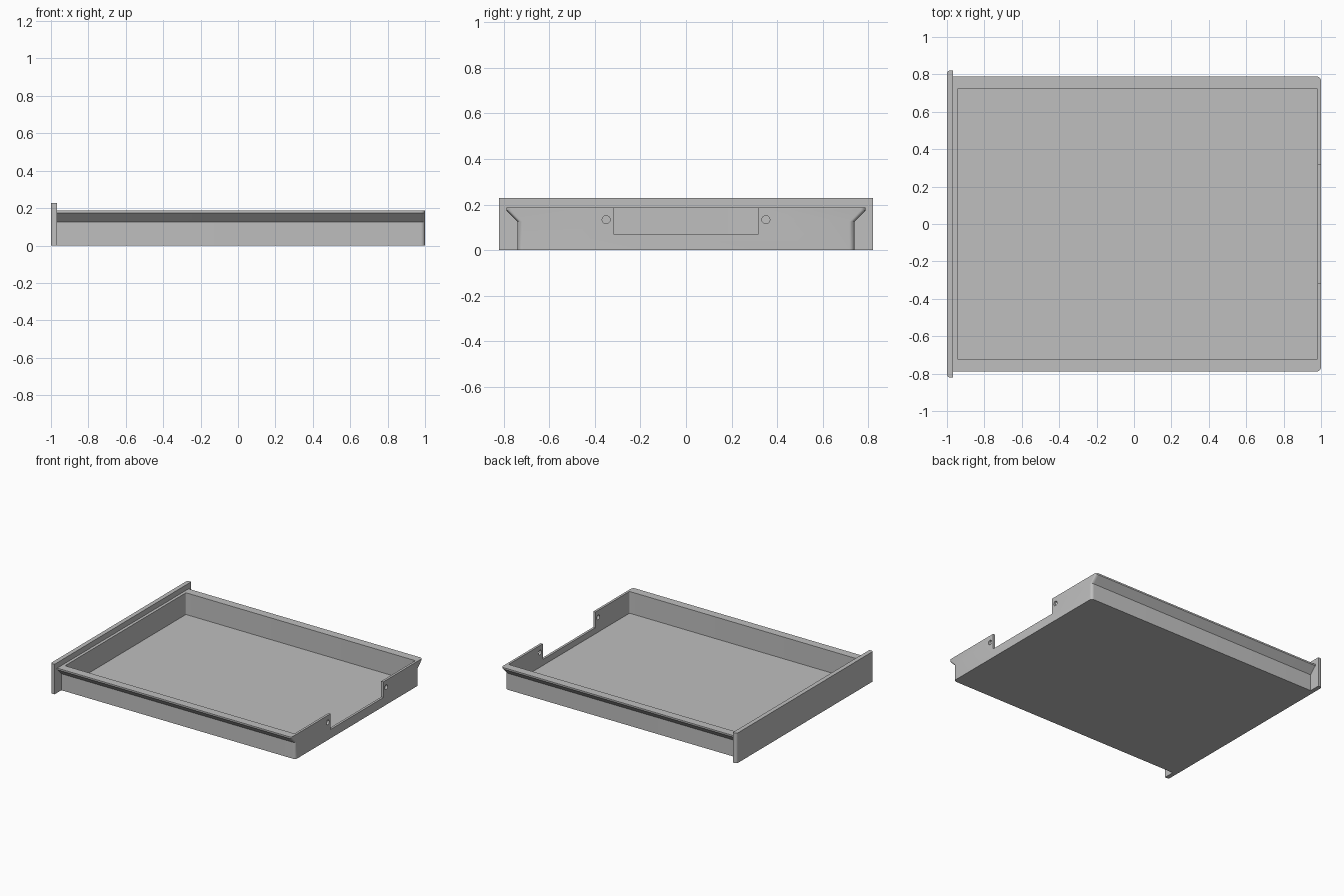
import bpy, bmesh, math

cube = bpy.data.objects.get("Cube")
if cube:
    bpy.data.objects.remove(cube, do_unlink=True)

grey = bpy.data.materials.new("satin_grey")
grey.use_nodes = True
GREY = (0.52, 0.52, 0.52, 1)
grey.diffuse_color = GREY
grey.node_tree.nodes["Principled BSDF"].inputs["Base Color"].default_value = GREY


def outline(x0, x1, half, r0, r1, steps=6):
    """Plan rectangle with corner radius r0 at the x0 end and r1 at the x1 end."""
    pts = []
    corners = [(x1, 1, r1, 0), (x0, 1, r0, 90), (x0, -1, r0, 180), (x1, -1, r1, 270)]
    for x, side, r, start in corners:
        cx = x - r if x == x1 else x + r
        cy = side * (half - r)
        for i in range(steps + 1 if r else 1):
            a = math.radians(start + 90 * i / steps)
            pts.append((cx + r * math.cos(a), cy + r * math.sin(a)))
    return pts


def loft(name, levels, x0, x1, r0, r1):
    """Stack plan outlines at (height, half width) levels into a closed solid."""
    bm = bmesh.new()
    rings = [[bm.verts.new((x, y, z)) for x, y in outline(x0, x1, h, r0, r1)]
             for z, h in levels]
    n = len(rings[0])
    for low, high in zip(rings, rings[1:]):
        for i in range(n):
            j = (i + 1) % n
            bm.faces.new((low[i], low[j], high[j], high[i]))
    bm.faces.new(rings[0][::-1])
    bm.faces.new(rings[-1])
    bmesh.ops.recalc_face_normals(bm, faces=bm.faces)
    mesh = bpy.data.meshes.new(name)
    bm.to_mesh(mesh)
    bm.free()
    mesh.materials.append(grey)
    ob = bpy.data.objects.new(name, mesh)
    bpy.context.collection.objects.link(ob)
    return ob


def activate(ob):
    bpy.ops.object.select_all(action="DESELECT")
    ob.select_set(True)
    bpy.context.view_layer.objects.active = ob


def cut(ob, cutter):
    cutter.hide_render = True
    mod = ob.modifiers.new("cut", "BOOLEAN")
    mod.operation = "DIFFERENCE"
    mod.solver = "EXACT"
    mod.object = cutter
    activate(ob)
    bpy.ops.object.modifier_apply(modifier=mod.name)
    bpy.data.objects.remove(cutter, do_unlink=True)


# Tray body with flared runner rails along both sides
tray = loft("drawer_tray", [(0, 0.738), (0.125, 0.738), (0.175, 0.788), (0.187, 0.788)],
            -0.975, 1, 0, 0.022)

# Hollow interior, then the low opening in the rear wall
cut(tray, loft("cavity_cutter", [(0.022, 0.725), (0.3, 0.725)], -0.945, 0.982, 0.008, 0.008))
cut(tray, loft("notch_cutter", [(0.068, 0.316), (0.3, 0.316)], 0.9, 1.1, 0, 0))

# Two mounting holes beside the opening
for side in (-1, 1):
    bpy.ops.mesh.primitive_cylinder_add(vertices=32, radius=0.0175, depth=0.12,
                                        location=(1, side * 0.35, 0.134),
                                        rotation=(0, math.pi / 2, 0))
    cut(tray, bpy.context.object)

# Tall fascia panel with rounded outer edges
fascia = loft("drawer_fascia", [(0, 0.82), (0.228, 0.82)], -1, -0.967, 0.016, 0)

for ob in (tray, fascia):
    activate(ob)
    bpy.ops.object.shade_smooth_by_angle(angle=math.radians(30))
